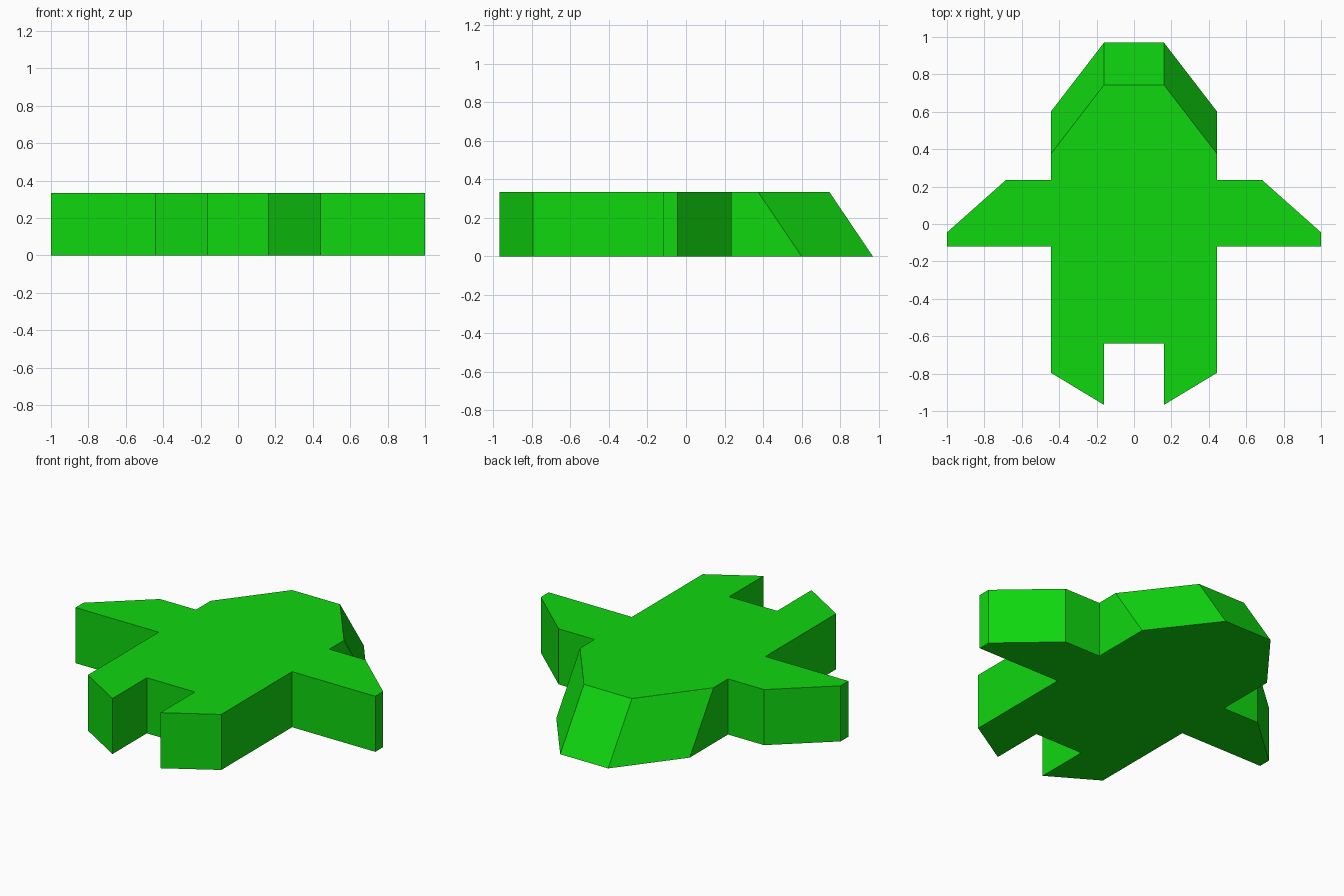
import bpy
import bmesh

cube = bpy.data.objects.get("Cube")
if cube:
    bpy.data.objects.remove(cube, do_unlink=True)

HEIGHT = 0.335
NOSE_RAKE = 0.226  # how far the top of the nose is set back

# Left half of the plan outline, nose to tail notch
nose = [(0.16, 0.97), (0.445, 0.6)]
wing = [(0.445, 0.235), (0.685, 0.235), (1.0, -0.045), (1.0, -0.12), (0.445, -0.12)]
tail = [(0.445, -0.795), (0.16, -0.967), (0.16, -0.64)]
half = nose + wing + tail
outline = half + [(-x, y) for x, y in reversed(half)]

# Green paint
green = bpy.data.materials.new("green")
green.use_nodes = True
colour = (0.005, 0.68, 0.005, 1.0)
green.diffuse_color = colour
green.node_tree.nodes["Principled BSDF"].inputs["Base Color"].default_value = colour

# Extrude the outline into a solid slab
bm = bmesh.new()
base = bm.faces.new([bm.verts.new((x, y, 0)) for x, y in outline])
top = bmesh.ops.extrude_face_region(bm, geom=[base], use_keep_orig=True)["geom"]
for v in [g for g in top if isinstance(g, bmesh.types.BMVert)]:
    v.co.z = HEIGHT
    if v.co.y > 0.5:  # slope the nose backwards
        v.co.y -= NOSE_RAKE
bmesh.ops.recalc_face_normals(bm, faces=bm.faces)

mesh = bpy.data.meshes.new("aircraft_body")
bm.to_mesh(mesh)
bm.free()
mesh.materials.append(green)
body = bpy.data.objects.new("aircraft_body", mesh)
bpy.context.collection.objects.link(body)
